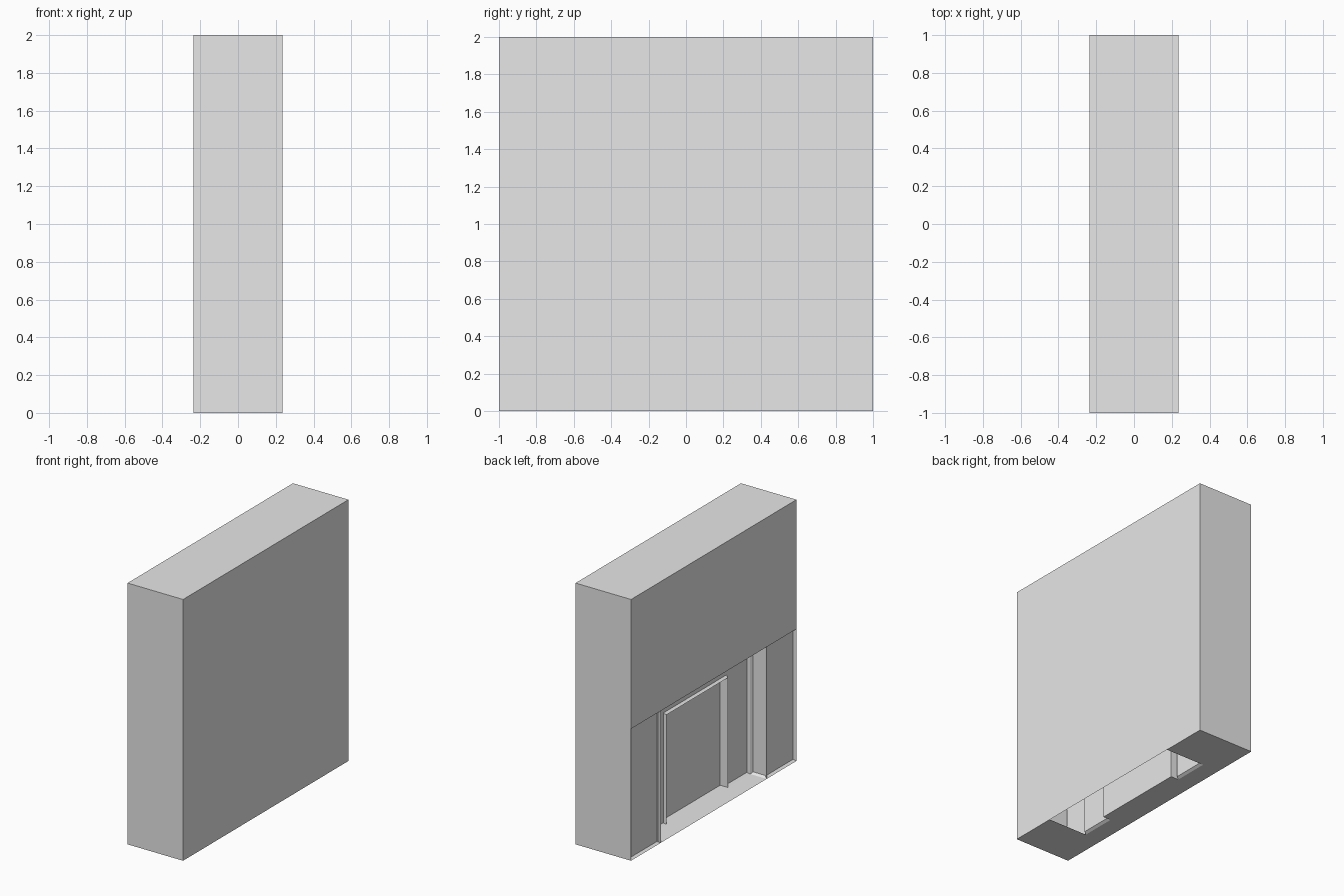
import bpy
import bmesh

if "Cube" in bpy.data.objects:
    bpy.data.objects.remove(bpy.data.objects["Cube"], do_unlink=True)

# Main dimensions
FRONT, BACK = -0.235, 0.235     # street face and rear face
END, TOP = 1.0, 2.0             # half length and height
NICHE, NICHE_TOP = 0.64, 1.01   # half width and height of the wide niche
DOOR, DOOR_TOP = 0.37, 0.84     # half width and height of the doorway
STEP, DEEP = -0.095, -0.03      # depth of niche wall and door
RIM, SUNK = 0.012, 0.02         # panel border and panel depth

paint = bpy.data.materials.new("light grey")
paint.use_nodes = True
grey = (0.8, 0.8, 0.8, 1)
paint.diffuse_color = grey
paint.node_tree.nodes["Principled BSDF"].inputs["Base Color"].default_value = grey


def sheet_object(name, polygons, facing, sunk=False):
    """Make a thin-shell part; turn each polygon to its facing direction, optionally inset."""
    bm = bmesh.new()
    for points, normal in zip(polygons, facing):
        face = bm.faces.new([bm.verts.new(p) for p in points])
        face.normal_update()
        if sum(a * b for a, b in zip(face.normal, normal)) < 0:
            face.normal_flip()
    if sunk:
        bmesh.ops.inset_individual(bm, faces=bm.faces[:], thickness=RIM,
                                   depth=-SUNK, use_even_offset=True)
    bmesh.ops.remove_doubles(bm, verts=bm.verts[:], dist=0.0001)
    mesh = bpy.data.meshes.new(name)
    bm.to_mesh(mesh)
    bm.free()
    mesh.materials.append(paint)
    obj = bpy.data.objects.new(name, mesh)
    bpy.context.collection.objects.link(obj)
    return obj


def wall_x(x, y0, y1, z0, z1):
    return [(x, y0, z0), (x, y1, z0), (x, y1, z1), (x, y0, z1)]


def wall_y(y, x0, x1, z0, z1):
    return [(x0, y, z0), (x1, y, z0), (x1, y, z1), (x0, y, z1)]


def level(z, x0, x1, y0, y1):
    return [(x0, y0, z), (x1, y0, z), (x1, y1, z), (x0, y1, z)]


TO_FRONT, TO_BACK = (-1, 0, 0), (1, 0, 0)
UP, DOWN = (0, 0, 1), (0, 0, -1)

# Outer shell: rear, ends, roof and upper front
sheet_object("outer_shell", [
    wall_x(BACK, -END, END, 0, TOP),
    wall_y(-END, FRONT, BACK, 0, TOP),
    wall_y(END, FRONT, BACK, 0, TOP),
    level(TOP, FRONT, BACK, -END, END),
    wall_x(FRONT, -END, END, NICHE_TOP, TOP),
], [TO_BACK, (0, -1, 0), (0, 1, 0), UP, TO_FRONT])

# Base, left open behind the niche
sheet_object("base", [
    level(0, FRONT, BACK, -END, -NICHE),
    level(0, FRONT, BACK, NICHE, END),
    level(0, FRONT, STEP, -NICHE, NICHE),
    level(0, STEP, DEEP, -DOOR, DOOR),
], [DOWN] * 4)

# Pillars and niche sides, with sunk panels
for side, name in ((1, "left"), (-1, "right")):
    sheet_object(name + "_pillar_panel",
                 [wall_x(FRONT, side * NICHE, side * END, 0, NICHE_TOP)],
                 [TO_FRONT], sunk=True)
    sheet_object(name + "_niche_side",
                 [wall_y(side * NICHE, FRONT, STEP, 0, NICHE_TOP)],
                 [(0, -side, 0)], sunk=True)
    sheet_object(name + "_door_jamb",
                 [wall_y(side * DOOR, STEP, DEEP, 0, DOOR_TOP)],
                 [(0, -side, 0)])

# Door surround as one arch-shaped sunk panel
outline = [(-NICHE, 0), (-NICHE, NICHE_TOP), (NICHE, NICHE_TOP), (NICHE, 0),
           (DOOR, 0), (DOOR, DOOR_TOP), (-DOOR, DOOR_TOP), (-DOOR, 0)]
sheet_object("door_surround", [[(STEP, y, z) for y, z in outline]],
             [TO_FRONT], sunk=True)

# Door and the ceilings of niche and doorway
sheet_object("door", [wall_x(DEEP, -DOOR, DOOR, 0, DOOR_TOP)], [TO_FRONT])
sheet_object("ceilings", [
    level(NICHE_TOP, FRONT, STEP, -NICHE, NICHE),
    level(DOOR_TOP, STEP, DEEP, -DOOR, DOOR),
], [DOWN, DOWN])
